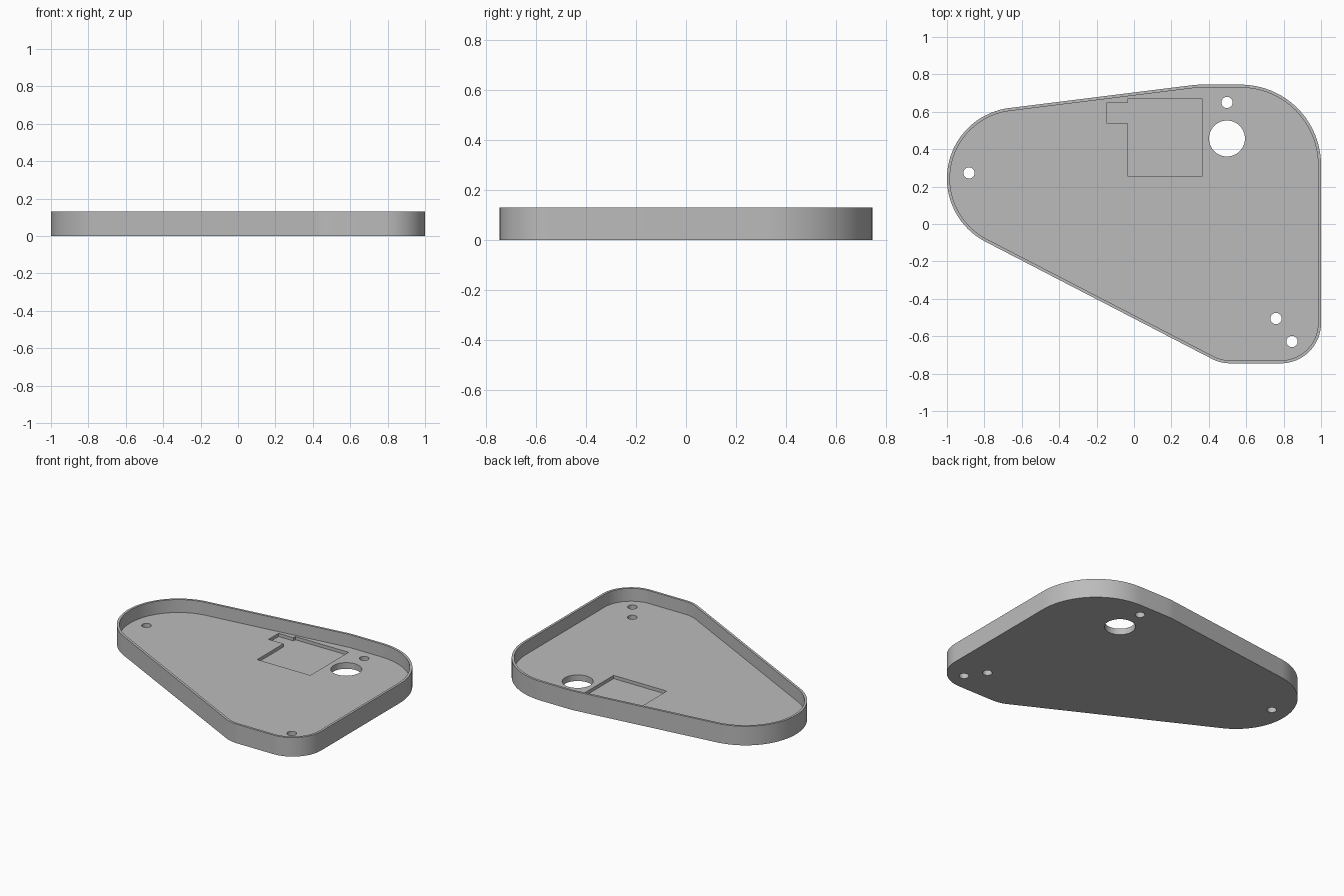
import bpy
import math
from mathutils import Vector
from mathutils.geometry import convex_hull_2d

cube = bpy.data.objects.get("Cube")
if cube:
    bpy.data.objects.remove(cube)

HEIGHT, FLOOR, POCKET, WALL = 0.13, 0.042, 0.02, 0.016

# Corner circles of the tray outline: x, y, radius
CORNERS = [(-0.62, 0.243, 0.38), (0.36, 0.315, 0.43), (0.57, 0.315, 0.43),
           (0.785, -0.53, 0.215), (0.515, -0.53, 0.215)]
HOLES = [(0.497, 0.457, 0.096), (0.497, 0.65, 0.03), (-0.882, 0.273, 0.03),
         (0.759, -0.505, 0.03), (0.845, -0.628, 0.03)]
POCKET_SHAPE = [(-0.035, 0.257), (0.366, 0.257), (0.366, 0.668), (-0.035, 0.668),
                (-0.035, 0.647), (-0.147, 0.647), (-0.147, 0.54), (-0.035, 0.54)]


def circle(x, y, r, n):
    return [Vector((x + r * math.cos(math.tau * i / n), y + r * math.sin(math.tau * i / n)))
            for i in range(n)]


def outline(inset):
    """Convex outline wrapped round the corner circles, counterclockwise."""
    pts = [p for x, y, r in CORNERS for p in circle(x, y, r - inset, 128)]
    loop = [pts[i] for i in convex_hull_2d(pts)]
    area = sum(a.cross(b) for a, b in zip(loop, loop[1:] + loop[:1]))
    return loop if area > 0 else loop[::-1]


def prism(name, loop, z0, z1):
    n = len(loop)
    verts = [(p[0], p[1], z) for z in (z0, z1) for p in loop]
    faces = [list(range(n))[::-1], list(range(n, 2 * n))]
    faces += [(i, (i + 1) % n, n + (i + 1) % n, n + i) for i in range(n)]
    mesh = bpy.data.meshes.new(name)
    mesh.from_pydata(verts, [], faces)
    obj = bpy.data.objects.new(name, mesh)
    bpy.context.collection.objects.link(obj)
    return obj


def cut(target, cutter):
    cutter.hide_render = True
    mod = target.modifiers.new("cut", 'BOOLEAN')
    mod.operation = 'DIFFERENCE'
    mod.solver = 'EXACT'
    mod.object = cutter
    bpy.context.view_layer.objects.active = target
    bpy.ops.object.modifier_apply(modifier=mod.name)
    bpy.data.objects.remove(cutter)


# Solid body, hollowed to leave a floor and a thin rim wall
tray = prism("tray", outline(0), 0, HEIGHT)
cut(tray, prism("cavity_cutter", outline(WALL), FLOOR, HEIGHT + 1))

# Shallow stepped pocket in the floor
cut(tray, prism("pocket_cutter", POCKET_SHAPE, POCKET, HEIGHT))

# Through holes
for x, y, r in HOLES:
    cut(tray, prism("hole_cutter", circle(x, y, r, 48), -1, HEIGHT))

# Single grey finish
grey = bpy.data.materials.new("grey")
grey.use_nodes = True
colour = (0.5, 0.5, 0.5, 1)
grey.diffuse_color = colour
grey.node_tree.nodes["Principled BSDF"].inputs["Base Color"].default_value = colour
tray.data.materials.clear()
tray.data.materials.append(grey)

bpy.ops.object.select_all(action='DESELECT')
tray.select_set(True)
bpy.context.view_layer.objects.active = tray
bpy.ops.object.shade_smooth_by_angle(angle=math.radians(30))
